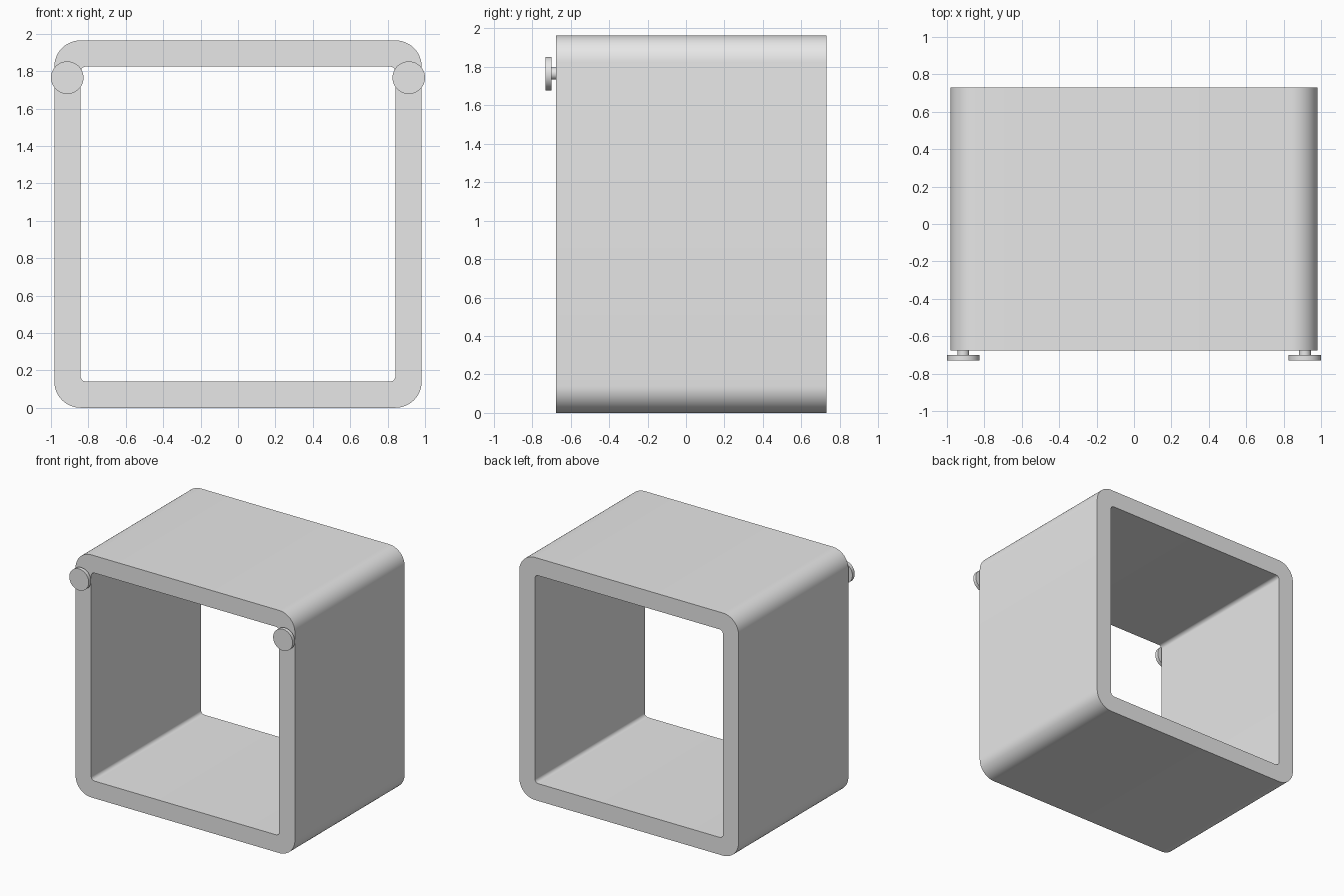
import bpy, bmesh, math

if "Cube" in bpy.data.objects:
    bpy.data.objects.remove(bpy.data.objects["Cube"])

grey = bpy.data.materials.new("light grey")
grey.diffuse_color = (0.8, 0.8, 0.8, 1)
grey.use_nodes = True
grey.node_tree.nodes["Principled BSDF"].inputs["Base Color"].default_value = grey.diffuse_color

SIZE, WALL = 1.964, 0.14          # outer size and wall thickness
FRONT, BACK = -0.675, 0.73        # depth range of the frame
SEG = 12                          # segments per rounded corner


def rounded_square(half, radius):
    """Points (x, z) of a rounded square, standing with its centre at SIZE / 2."""
    pts = []
    c = half - radius
    for q, (sx, sz) in enumerate([(1, 1), (-1, 1), (-1, -1), (1, -1)]):
        for i in range(SEG + 1):
            a = (q + i / SEG) * math.pi / 2
            pts.append((sx * c + radius * math.cos(a),
                        SIZE / 2 + sz * c + radius * math.sin(a)))
    return pts


def finish(obj):
    obj.data.materials.append(grey)
    bpy.ops.object.select_all(action='DESELECT')
    obj.select_set(True)
    bpy.context.view_layer.objects.active = obj
    bpy.ops.object.shade_smooth_by_angle(angle=math.radians(30))


# Open square frame with rounded corners
bm = bmesh.new()
outer = rounded_square(SIZE / 2, 0.14)
inner = rounded_square(SIZE / 2 - WALL, 0.03)
rings = [[bm.verts.new((x, y, z)) for x, z in pts]
         for pts, y in ((outer, FRONT), (outer, BACK), (inner, BACK), (inner, FRONT))]
n = len(outer)
for k in range(4):
    a, b = rings[k], rings[(k + 1) % 4]
    for i in range(n):
        j = (i + 1) % n
        bm.faces.new((a[i], a[j], b[j], b[i]))
bmesh.ops.recalc_face_normals(bm, faces=bm.faces)
mesh = bpy.data.meshes.new("frame")
bm.to_mesh(mesh)
bm.free()
frame = bpy.data.objects.new("frame", mesh)
bpy.context.collection.objects.link(frame)
finish(frame)


def disc(name, x, radius, y0, y1):
    """Cylinder along y at the knob height."""
    bpy.ops.mesh.primitive_cylinder_add(
        vertices=48, radius=radius, depth=y1 - y0,
        location=(x, (y0 + y1) / 2, 1.765), rotation=(math.pi / 2, 0, 0))
    obj = bpy.context.object
    obj.name = name
    finish(obj)


# Knobs on the upper front corners
for side, x in (("left", -0.913), ("right", 0.913)):
    disc(side + "_knob_stem", x, 0.032, -0.702, FRONT)
    disc(side + "_knob_cap", x, 0.087, -0.73, -0.70)
